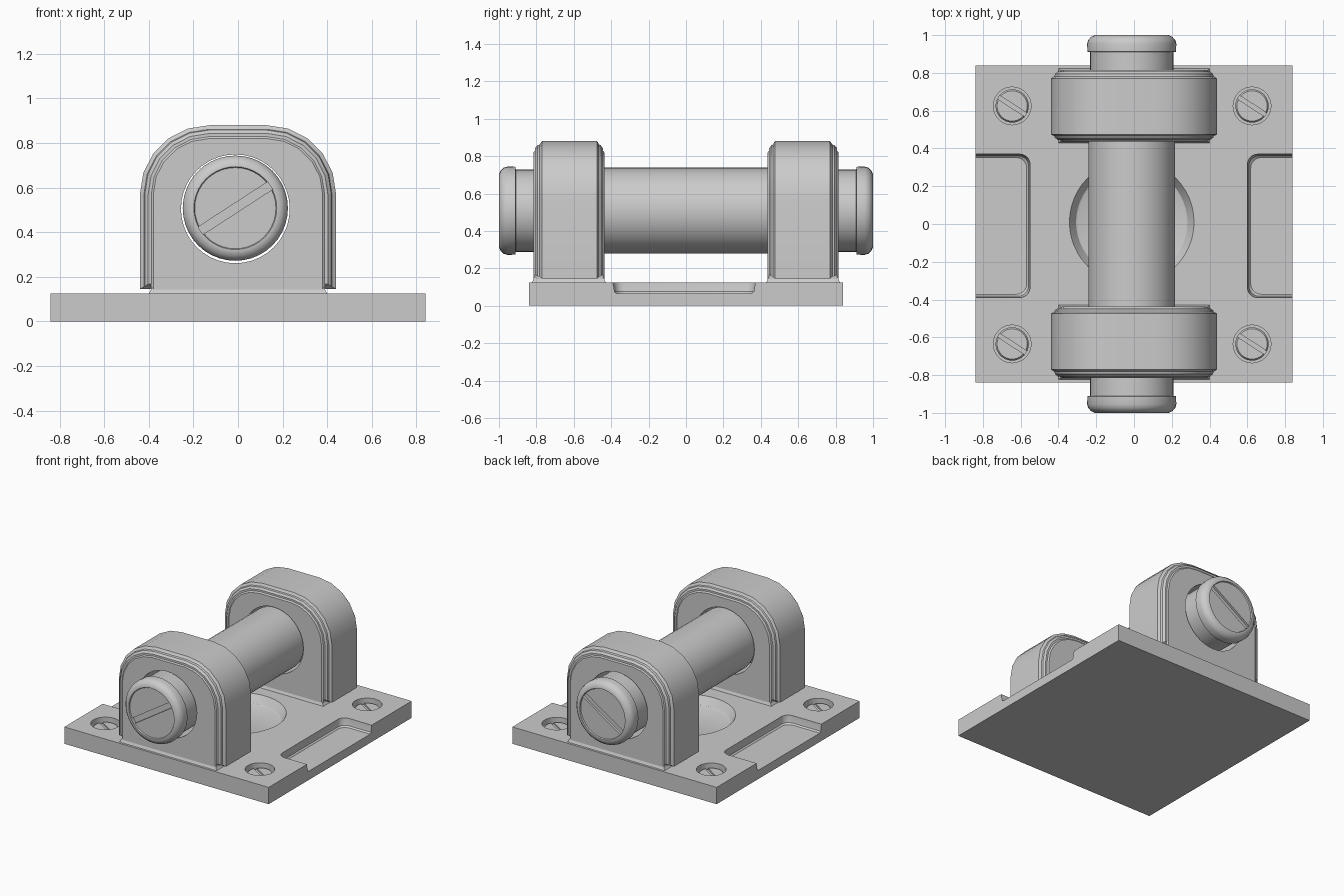
import bpy, bmesh
from math import sin, cos, pi, radians
from mathutils import Vector, Matrix

if "Cube" in bpy.data.objects:
    bpy.data.objects.remove(bpy.data.objects["Cube"])


def loft(name, rings):
    """Skin a list of equal-length loops and cap both ends."""
    bm = bmesh.new()
    loops = [[bm.verts.new(p) for p in ring] for ring in rings]
    n = len(loops[0])
    for a, b in zip(loops, loops[1:]):
        for i in range(n):
            bm.faces.new((a[i], a[(i + 1) % n], b[(i + 1) % n], b[i]))
    bm.faces.new(loops[0])
    bm.faces.new(loops[-1])
    bmesh.ops.recalc_face_normals(bm, faces=bm.faces)
    me = bpy.data.meshes.new(name)
    bm.to_mesh(me)
    bm.free()
    ob = bpy.data.objects.new(name, me)
    bpy.context.collection.objects.link(ob)
    return ob


def lathe(name, profile, center, axis='Z', n=32):
    """Turn (radius, position) pairs around an axis through center."""
    rings = []
    for r, t in profile:
        ring = []
        for i in range(n):
            c, s = r * cos(2 * pi * i / n), r * sin(2 * pi * i / n)
            p = Vector((c, s, t)) if axis == 'Z' else Vector((c, t, s))
            ring.append(p + Vector(center))
        rings.append(ring)
    return loft(name, rings)


def box(name, center, size, rot=Matrix()):
    x, y, z = (s / 2 for s in size)
    ring = [(-x, -y), (x, -y), (x, y), (-x, y)]
    return loft(name, [[rot @ Vector((a, b, h)) + Vector(center) for a, b in ring] for h in (-z, z)])


def activate(ob):
    bpy.ops.object.select_all(action='DESELECT')
    ob.select_set(True)
    bpy.context.view_layer.objects.active = ob


def cut(ob, cutters):
    for c in cutters:
        m = ob.modifiers.new("cut", 'BOOLEAN')
        m.operation, m.solver, m.object = 'DIFFERENCE', 'EXACT', c
        activate(ob)
        bpy.ops.object.modifier_apply(modifier=m.name)
        bpy.data.objects.remove(c)


def rounded_rect(x0, x1, y0, y1, r, z, k=5):
    pts = []
    for q, (cx, cy) in enumerate([(x1 - r, y1 - r), (x0 + r, y1 - r), (x0 + r, y0 + r), (x1 - r, y0 + r)]):
        for i in range(k + 1):
            a = pi / 2 * (q + i / k)
            pts.append((cx + r * cos(a), cy + r * sin(a), z))
    return pts


parts = []

# Base plate with side pockets, round recess and screw holes
base = box("base_plate", (0, 0, 0.0625), (1.68, 1.68, 0.125))
screw_spots = [(x, y) for x in (-0.645, 0.625) for y in (-0.635, 0.625)]
cutters = []
for x0, x1 in ((-1.1, -0.55), (0.60, 1.1)):
    cutters.append(loft("pocket_cutter", [
        rounded_rect(x0 + d, x1 - d, -0.39 + d, 0.37 - d, 0.055, z)
        for d, z in ((0.018, 0.065), (0.008, 0.075), (0.0, 0.12), (0.0, 0.2))]))
cutters.append(lathe("recess_cutter", [(0.285, 0.065), (0.295, 0.07), (0.33, 0.125), (0.33, 0.2)],
                     (-0.012, 0.01, 0), n=48))
for x, y in screw_spots:
    cutters.append(lathe("hole_cutter", [(0.1, 0.05), (0.1, 0.2)], (x, y, 0)))
cut(base, cutters)
parts.append(base)

# Slotted corner screws
for x, y in screw_spots:
    screw = lathe("corner_screw", [(0.088, 0.04), (0.088, 0.085), (0.08, 0.097)], (x, y, 0))
    cut(screw, [box("slot_cutter", (x, y, 0.1), (0.3, 0.022, 0.03), Matrix.Rotation(radians(-33), 4, 'Z'))])
    parts.append(screw)


# Bearing lugs: core, raised rounded band and flared foot
def arch(inset, y, bottom, k=5):
    r = 0.31 - inset
    half = [(0.13 + r * cos(pi / 2 * i / k), 0.57 + r * sin(pi / 2 * i / k)) for i in range(k + 1)]
    half = [(0.44 - inset, bottom)] + half
    return [(x, y, z) for x, z in half] + [(-x, y, z) for x, z in reversed(half)]


for side, s in (("front", -1), ("back", 1)):
    core = loft(side + "_lug_core", [arch(d, s * y, 0.12) for d, y in
                ((0.06, 0.437), (0.05, 0.445), (0.05, 0.807), (0.06, 0.815))])
    band = loft(side + "_lug_band", [arch(d, s * y, 0.165 + d * 0.6 - 0.02) for d, y in
                ((0.037, 0.445), (0.03, 0.452), (0.022, 0.455), (0.018, 0.465), (0.0, 0.475),
                 (0.0, 0.77), (0.018, 0.782), (0.022, 0.795), (0.03, 0.8), (0.037, 0.808))])
    for ob in (core, band):
        cut(ob, [lathe("bore_cutter", [(0.244, -0.3), (0.244, 0.3)], (-0.012, s * 0.63, 0.505), 'Y', 40)])
    foot = loft(side + "_lug_foot", [
        [(-x, s * 0.626 - y, z), (x, s * 0.626 - y, z), (x, s * 0.626 + y, z), (-x, s * 0.626 + y, z)]
        for x, y, z in ((0.405, 0.2, 0.12), (0.393, 0.192, 0.135), (0.388, 0.187, 0.15))])
    parts += [core, band, foot]

# Pin with capped heads, slotted at both ends
half = [(0.23, 0.46), (0.22, 0.465), (0.22, 0.91), (0.235, 0.912), (0.236, 0.955),
        (0.230, 0.975), (0.215, 0.991), (0.195, 1.0), (0.186, 1.0), (0.182, 0.992)]
pin = lathe("pin", [(r, -t) for r, t in reversed(half)] + half, (-0.012, 0, 0.508), 'Y', 40)
cut(pin, [box("slot_cutter", (-0.012, s * 1.0, 0.508), (0.372, 0.05, 0.04), Matrix.Rotation(radians(-33), 4, 'Y'))
          for s in (-1, 1)])
parts.append(pin)

for ob in parts:
    activate(ob)
    bpy.ops.object.shade_smooth_by_angle(angle=radians(30))
